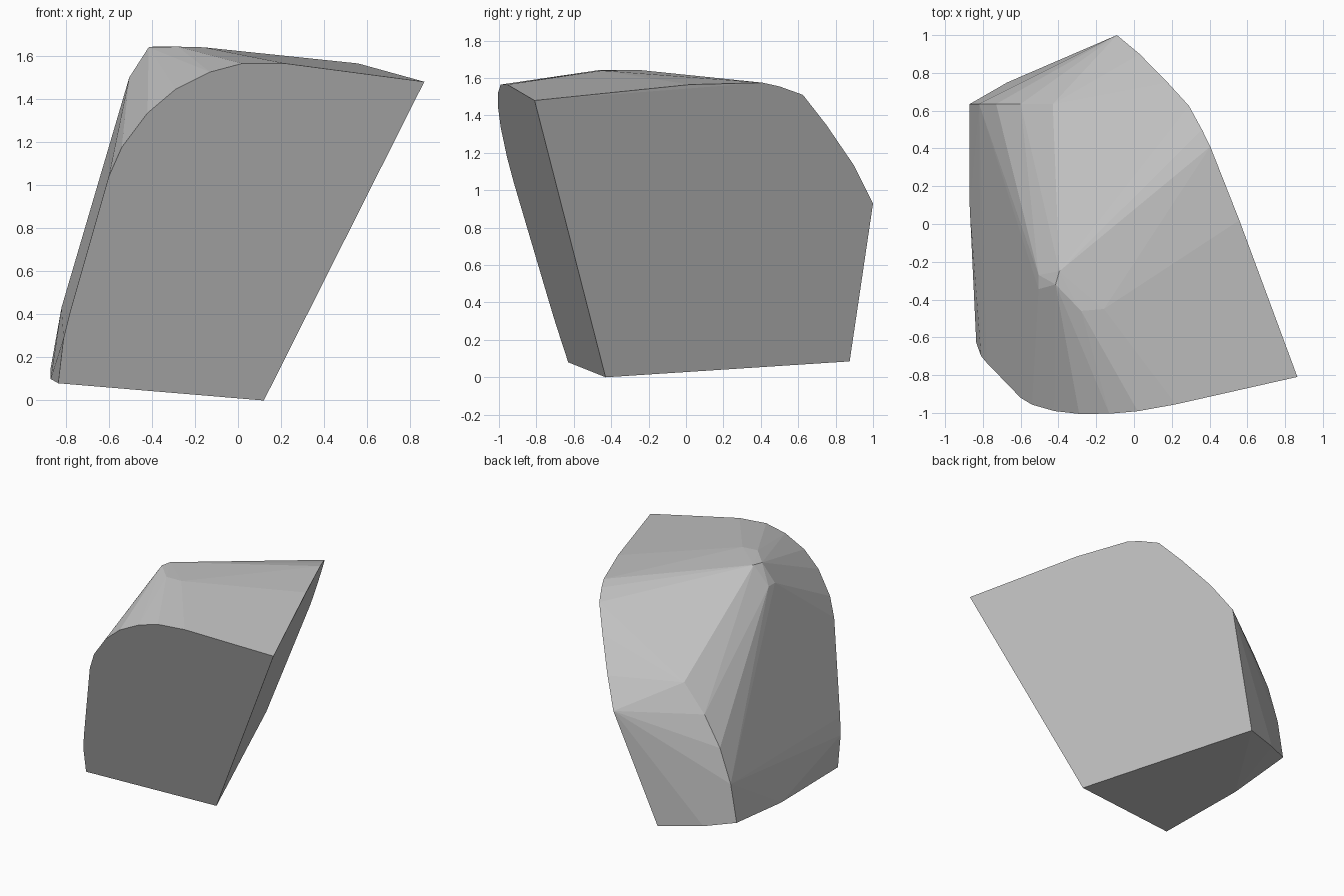
import bpy, bmesh

if "Cube" in bpy.data.objects:
    bpy.data.objects.remove(bpy.data.objects["Cube"])

# Flat front cut: outline in x, z
FRONT = [(0.12, 0), (0.865, 1.48), (0.22, 1.565), (0.02, 1.565), (-0.13, 1.525),
         (-0.29, 1.445), (-0.42, 1.335), (-0.54, 1.175), (-0.60, 1.04),
         (-0.78, 0.41), (-0.81, 0.29), (-0.835, 0.08)]
# Flat right cut: outline in y, z
RIGHT = [(0.02, 1.565), (0.41, 1.575), (0.50, 1.555), (0.625, 1.51),
         (0.75, 1.35), (0.90, 1.13), (1.0, 0.93), (0.875, 0.085)]
# Rear left ridge: x, z at one depth
RIDGE = [(-0.87, 0.15), (-0.82, 0.43), (-0.73, 0.68), (-0.60, 0.90), (-0.43, 1.1)]
# Rounded crown, and the lower left edge
CROWN = [(-0.505, -0.27, 1.50), (-0.505, -0.345, 1.50), (-0.415, -0.32, 1.64),
         (-0.395, -0.25, 1.643), (-0.28, -0.46, 1.643), (-0.16, -0.45, 1.64)]
BASE = [(-0.87, 0.10, 0.10), (-0.67, 0.75, 0.115)]

points = [(x, -0.43 + 0.180 * (x - 0.12) - 0.347 * z, z) for x, z in FRONT]
points += [(0.12 - 0.4045 * (y + 0.43) + 0.396 * z, y, z) for y, z in RIGHT]
points += [(x, 0.635, z) for x, z in RIDGE] + CROWN + BASE

# Stone chunk: convex skin around the outlines
bm = bmesh.new()
for p in points:
    bm.verts.new(p)
hull = bmesh.ops.convex_hull(bm, input=bm.verts[:])
loose = [v for v in bm.verts if not v.link_faces]
bmesh.ops.delete(bm, geom=loose, context='VERTS')
# Merge the triangles of the flat cuts
bmesh.ops.dissolve_limit(bm, angle_limit=0.02, verts=bm.verts[:], edges=bm.edges[:])
bmesh.ops.recalc_face_normals(bm, faces=bm.faces[:])

mesh = bpy.data.meshes.new("stone_chunk")
bm.to_mesh(mesh)
bm.free()
stone = bpy.data.objects.new("stone_chunk", mesh)
bpy.context.collection.objects.link(stone)

grey = bpy.data.materials.new("stone_grey")
grey.diffuse_color = (0.55, 0.55, 0.55, 1)
grey.use_nodes = True
grey.node_tree.nodes["Principled BSDF"].inputs["Base Color"].default_value = grey.diffuse_color
mesh.materials.append(grey)
